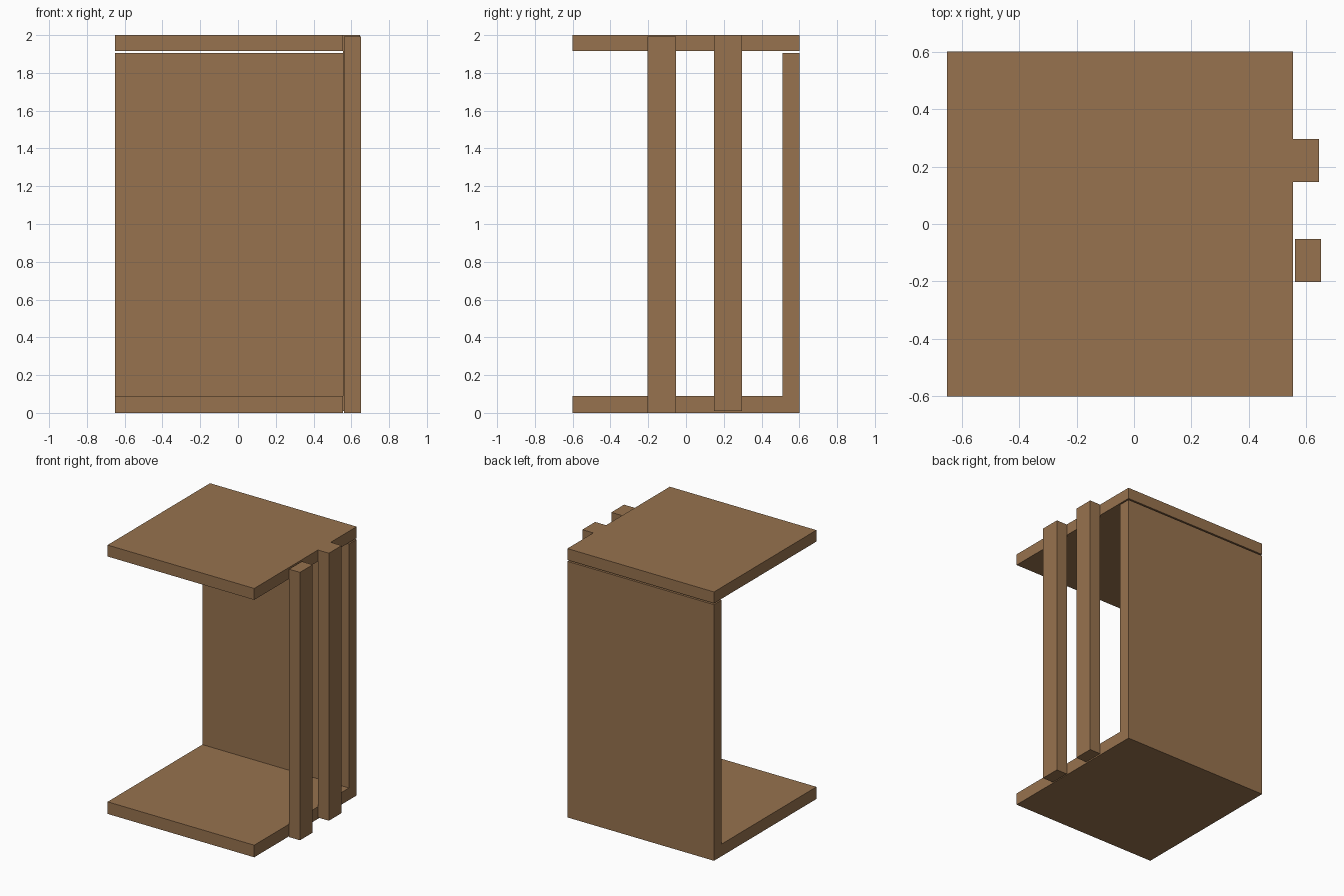
import bpy, bmesh

if "Cube" in bpy.data.objects:
    bpy.data.objects.remove(bpy.data.objects["Cube"])

wood = bpy.data.materials.new("wood")
wood.diffuse_color = (0.31, 0.17, 0.077, 1)
wood.use_nodes = True
wood.node_tree.nodes["Principled BSDF"].inputs["Base Color"].default_value = wood.diffuse_color


def prism(name, outline, axis, lo, hi):
    """Extrude a 2D outline along x (outline is y, z) or z (outline is x, y)."""
    bm = bmesh.new()
    place = (lambda a, b: (lo, a, b)) if axis == "x" else (lambda a, b: (a, b, lo))
    face = bm.faces.new([bm.verts.new(place(a, b)) for a, b in outline])
    new = bmesh.ops.extrude_face_region(bm, geom=[face])["geom"]
    offset = (hi - lo, 0, 0) if axis == "x" else (0, 0, hi - lo)
    bmesh.ops.translate(bm, vec=offset,
                        verts=[v for v in new if isinstance(v, bmesh.types.BMVert)])
    bmesh.ops.recalc_face_normals(bm, faces=bm.faces)
    mesh = bpy.data.meshes.new(name)
    bm.to_mesh(mesh)
    bm.free()
    mesh.materials.append(wood)
    obj = bpy.data.objects.new(name, mesh)
    bpy.context.collection.objects.link(obj)
    return obj


def rect(x0, x1, y0, y1):
    return [(x0, y0), (x1, y0), (x1, y1), (x0, y1)]


LEFT, RIGHT, HALF = -0.652, 0.555, 0.602

# Base and back panel in one L-shaped piece
prism("base_and_back",
      [(-HALF, 0), (HALF, 0), (HALF, 1.905), (0.512, 1.905), (0.512, 0.09), (-HALF, 0.09)],
      "x", LEFT, RIGHT)

# Top board, a hair above the back panel
prism("top_board", rect(LEFT, RIGHT, -HALF, HALF), "z", 1.915, 2.0)

# Side posts: the rear one is flush with the top, the front one stands on the ground
prism("rear_post", rect(RIGHT, 0.645, 0.147, 0.297), "z", 0.01, 2.0)
prism("front_post", rect(0.562, 0.652, -0.203, -0.053), "z", 0.0, 1.993)
